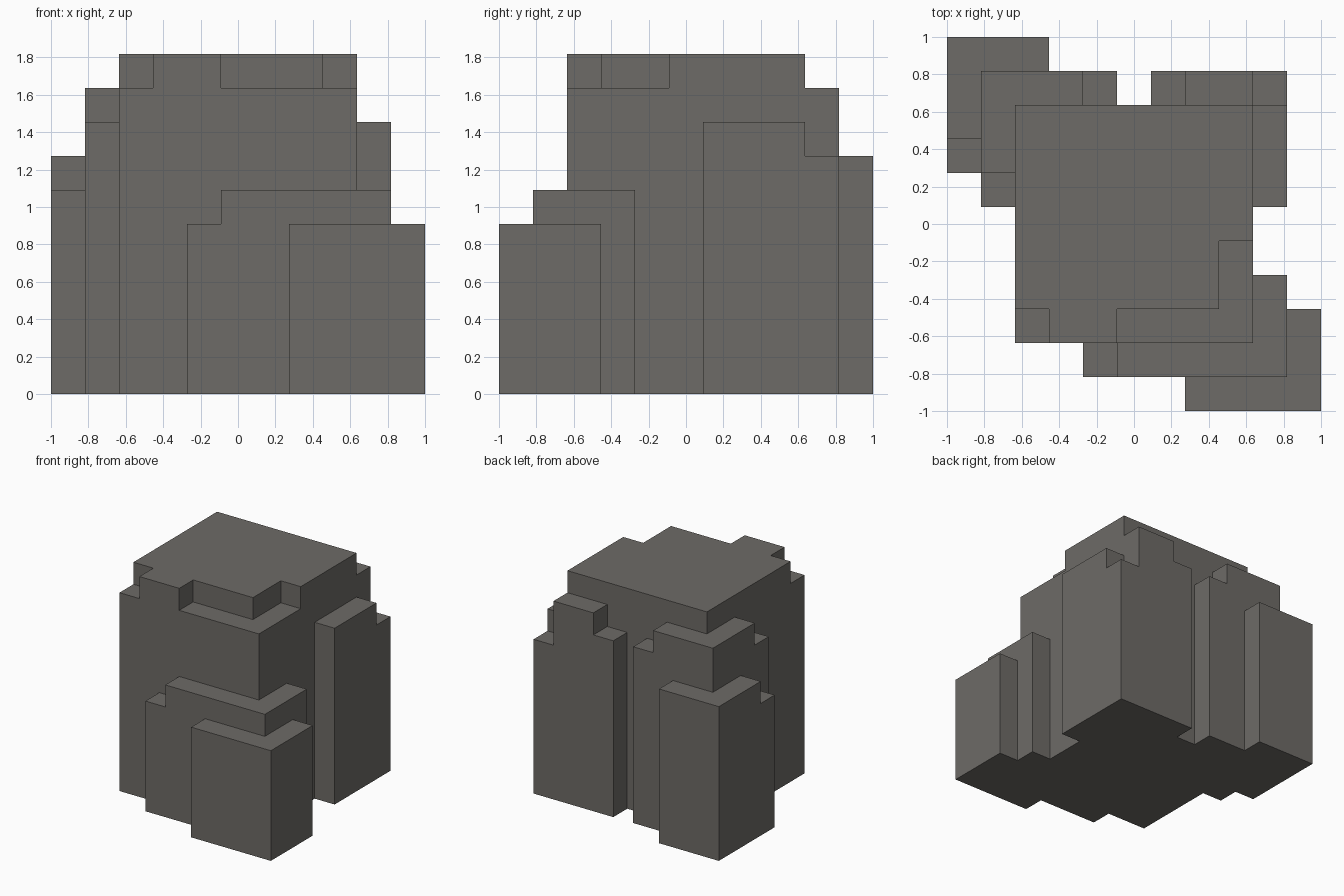
import bpy
import bmesh
from mathutils import Vector

if "Cube" in bpy.data.objects:
    bpy.data.objects.remove(bpy.data.objects["Cube"], do_unlink=True)

GRID = 11            # cells across the footprint
UNIT = 2 / GRID      # size of one cell

stone = bpy.data.materials.new("warm grey stone")
stone.use_nodes = True
stone.diffuse_color = (0.155, 0.147, 0.135, 1)
stone.node_tree.nodes["Principled BSDF"].inputs["Base Color"].default_value = stone.diffuse_color


def terrace(name, blocks):
    """Stepped solid from (x0, x1, y0, y1, height) blocks; later ones override."""
    height = {}
    for x0, x1, y0, y1, h in blocks:
        for x in range(x0, x1):
            for y in range(y0, y1):
                height[x, y] = h

    bm = bmesh.new()

    def quad(*corners):
        bm.faces.new([bm.verts.new(Vector(c) * UNIT - Vector((1, 1, 0))) for c in corners])

    for (x, y), h in height.items():
        ring = [(x, y), (x + 1, y), (x + 1, y + 1), (x, y + 1)]
        quad(*[(*p, h) for p in ring])
        quad(*[(*p, 0) for p in reversed(ring)])
        # walls down to each lower neighbour
        for i, (dx, dy) in enumerate([(0, -1), (1, 0), (0, 1), (-1, 0)]):
            a, b = ring[i], ring[(i + 1) % 4]
            for z in range(height.get((x + dx, y + dy), 0), h):
                quad((*a, z), (*b, z), (*b, z + 1), (*a, z + 1))

    # weld the cells and merge flat areas into single faces
    bmesh.ops.remove_doubles(bm, verts=bm.verts[:], dist=UNIT / 100)
    bmesh.ops.dissolve_limit(bm, angle_limit=0.01, verts=bm.verts[:], edges=bm.edges[:])
    mesh = bpy.data.meshes.new(name)
    bm.to_mesh(mesh)
    bm.free()
    mesh.materials.append(stone)
    obj = bpy.data.objects.new(name, mesh)
    bpy.context.collection.objects.link(obj)
    return obj


# Main block with chipped top edges
terrace("core_block", [
    (2, 9, 2, 9, 10),
    (2, 3, 2, 3, 9),
    (5, 9, 2, 3, 9),
    (8, 9, 2, 5, 9),
])

# Low ledges wrapping the front corner
terrace("front_left_ledges", [
    (4, 5, 1, 2, 5),
    (5, 10, 1, 2, 6),
    (9, 10, 2, 4, 6),
    (7, 11, 0, 1, 5),
    (10, 11, 1, 3, 5),
])

# Slabs wrapping the rear corner on the same side
terrace("back_left_slabs", [
    (9, 10, 6, 9, 8),
    (9, 10, 9, 10, 7),
    (7, 9, 9, 10, 9),
    (6, 7, 9, 10, 8),
])

# Stepped buttress on the opposite rear corner
terrace("back_right_buttress", [
    (0, 1, 7, 8, 6),
    (0, 1, 8, 11, 7),
    (1, 3, 10, 11, 7),
    (1, 2, 6, 7, 8),
    (1, 2, 7, 10, 9),
    (2, 4, 9, 10, 9),
    (4, 5, 9, 10, 8),
])
